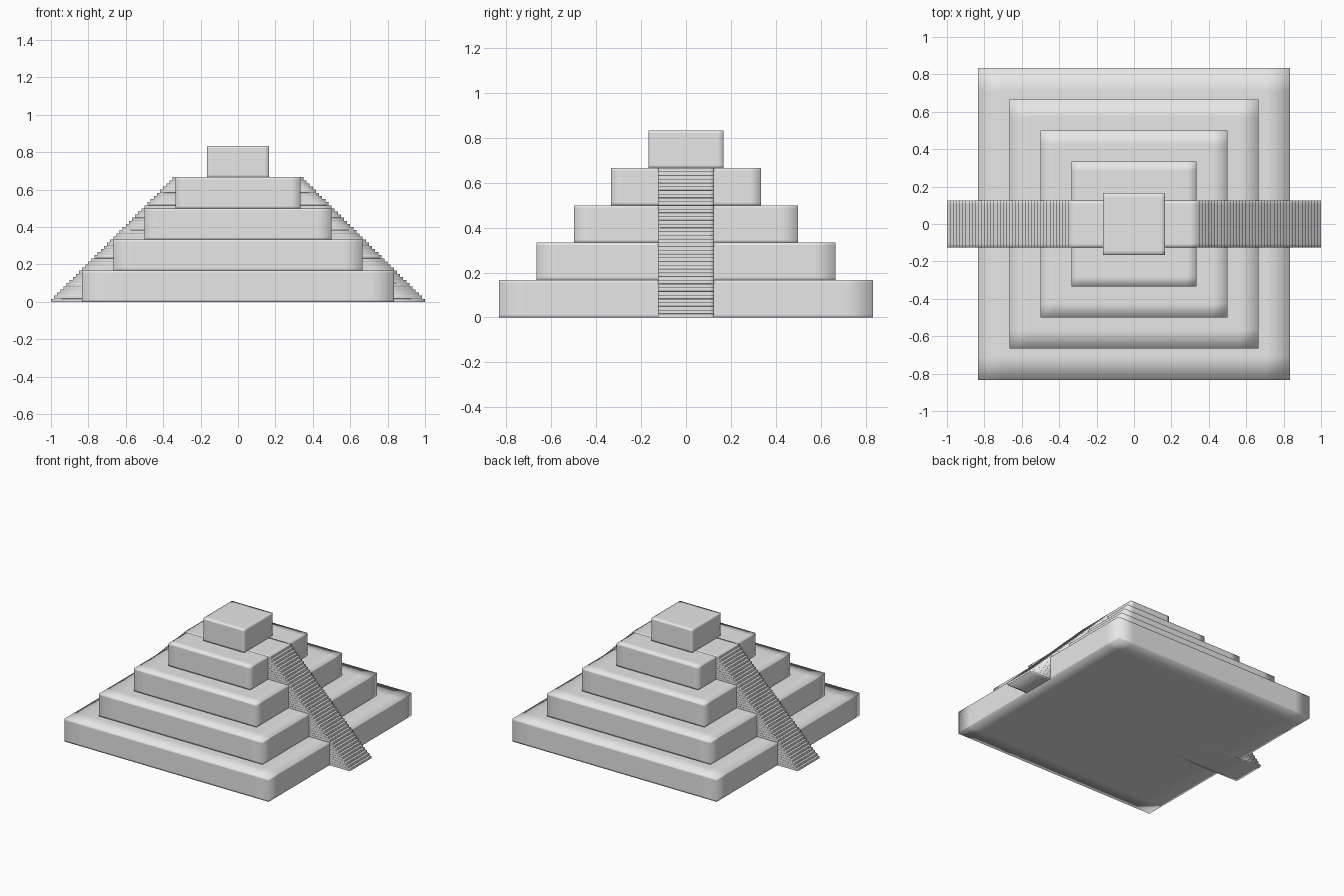
import bpy
import bmesh
from mathutils import Vector

default_cube = bpy.data.objects.get("Cube")
if default_cube:
    bpy.data.objects.remove(default_cube, do_unlink=True)

# Plain stone colour
STONE = (0.8, 0.8, 0.8, 1.0)
stone = bpy.data.materials.new("grey_stone")
stone.use_nodes = True
stone.diffuse_color = STONE
for node in stone.node_tree.nodes:
    if node.type == "BSDF_PRINCIPLED":
        node.inputs["Base Color"].default_value = STONE

UNIT = 1 / 6          # tier height and ledge depth
TIERS = 5
STEPS = 40
LOOP = 0.85           # support loops, as a fraction of the half size


def add_block(bm, half_x, half_y, bottom, top):
    """Add a square-edged box with support loops for soft shading."""
    part = bmesh.new()
    bmesh.ops.create_cube(part, size=2)
    for axis in range(3):
        normal = Vector([float(i == axis) for i in range(3)])
        for side in (-1, 1):
            geom = part.verts[:] + part.edges[:] + part.faces[:]
            bmesh.ops.bisect_plane(part, geom=geom, plane_co=normal * side * LOOP,
                                   plane_no=normal)
    half_z = (top - bottom) / 2
    bmesh.ops.scale(part, vec=(half_x, half_y, half_z), verts=part.verts)
    bmesh.ops.translate(part, vec=(0, 0, bottom + half_z), verts=part.verts)
    mesh = bpy.data.meshes.new("block")
    part.to_mesh(mesh)
    part.free()
    bm.from_mesh(mesh)
    bpy.data.meshes.remove(mesh)


def make_object(name, bm):
    mesh = bpy.data.meshes.new(name)
    bm.to_mesh(mesh)
    bm.free()
    mesh.materials.append(stone)
    for face in mesh.polygons:
        face.use_smooth = True
    bpy.context.collection.objects.link(bpy.data.objects.new(name, mesh))


# Stepped tiers, the smallest being the shrine on top
for level in range(TIERS):
    bm = bmesh.new()
    half = UNIT * (TIERS - level)
    add_block(bm, half, half, UNIT * level, UNIT * (level + 1))
    make_object("top_shrine" if level == TIERS - 1 else f"tier_{level + 1}", bm)

# Stairways on both sides, from stacked slabs running through the core
bm = bmesh.new()
rise = UNIT * (TIERS - 1) / STEPS
for step in range(STEPS):
    add_block(bm, 1 - step * rise, 0.125, step * rise, (step + 1) * rise)
make_object("stairways", bm)
